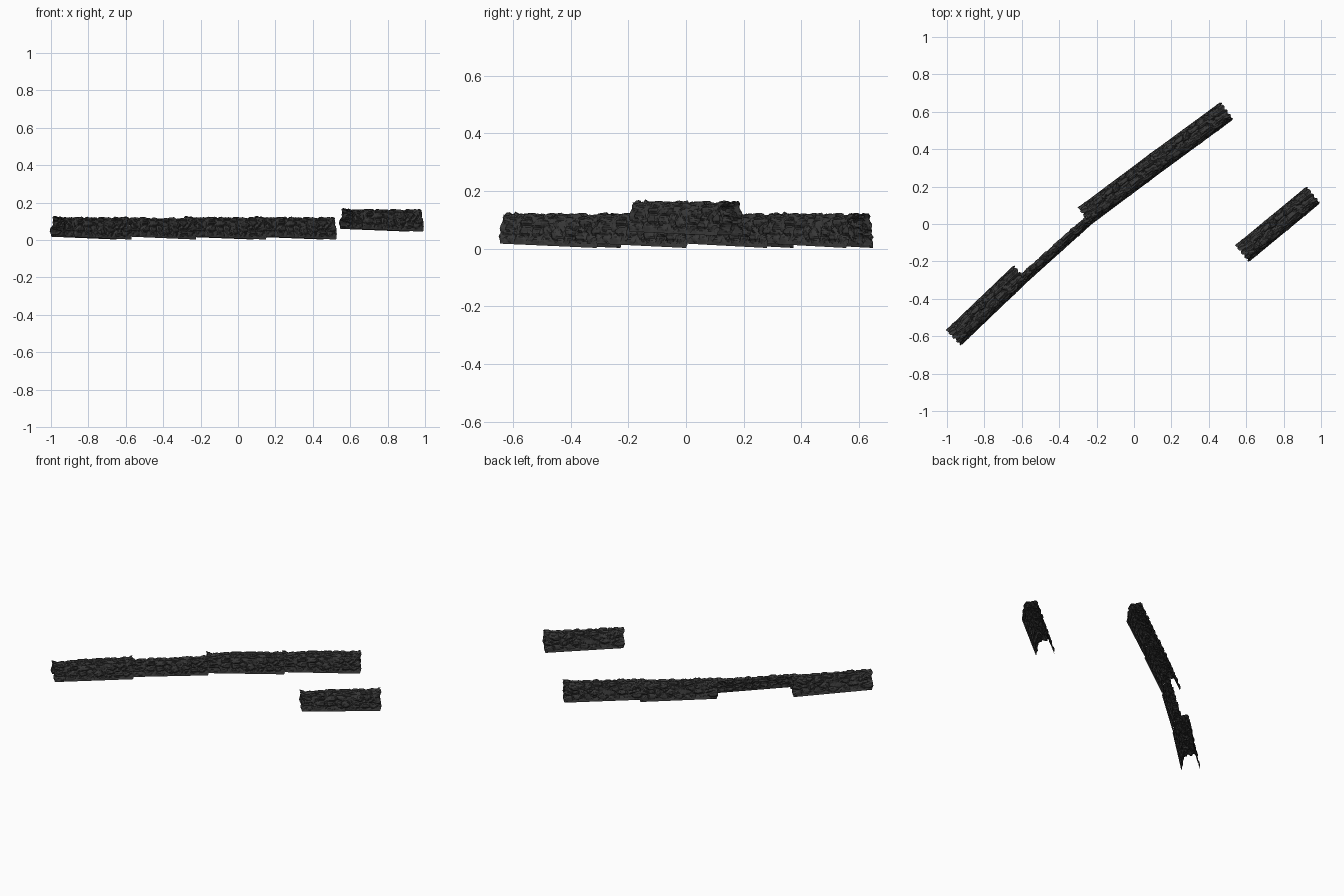
import bpy, bmesh, math
from mathutils import Vector, noise

if "Cube" in bpy.data.objects:
    bpy.data.objects.remove(bpy.data.objects["Cube"])

# Cross-section of the hollow wall: distance behind the front foot, height
PROFILE = [(0.0, 0.0), (0.008, 0.05), (0.014, 0.09), (0.024, 0.110), (0.038, 0.115),
           (0.055, 0.106), (0.072, 0.116), (0.089, 0.113), (0.101, 0.094),
           (0.108, 0.05), (0.115, 0.0)]
HALF = PROFILE[:6]           # front face and front row of top stones only
STEP = 0.0075

stone = bpy.data.materials.new("dark_stone")
stone.diffuse_color = (0.04, 0.04, 0.04, 1)
stone.use_nodes = True
stone.node_tree.nodes["Principled BSDF"].inputs["Base Color"].default_value = stone.diffuse_color


def resample(points):
    """Even samples along a profile: (position, outward normal, arc length)."""
    out, run = [], 0.0
    for i, (a, b) in enumerate(zip(points, points[1:])):
        a, b = Vector(a), Vector(b)
        length = (b - a).length
        n = max(1, round(length / STEP))
        t = (b - a) / length
        for k in range(n + (i == len(points) - 2)):
            out.append((a.lerp(b, k / n), Vector((-t.y, t.x)), run + length * k / n))
        run += length
    return out


def bump(v, w):
    """Rough stones: raised uneven cells separated by deep joints."""
    dist, cells = noise.voronoi(Vector((v / 0.05, w / 0.032, 0.3)))
    joint = min(1.0, (dist[1] - dist[0]) * 3.0)
    tilt = noise.noise(cells[0] * 7.3)
    return 0.010 * joint - 0.006 + 0.005 * tilt + 0.003 * noise.noise(Vector((v, w, 0)) * 90)


def wall_section(name, start, end, base=0.0, profile=PROFILE):
    start, end = Vector(start), Vector(end)
    d = (end - start).normalized()
    back = Vector((-d.y, d.x))
    length = (end - start).length
    rows = resample(profile)
    cols = round(length / STEP)
    bm = bmesh.new()
    grid = []
    for i in range(cols + 1):
        f = i / cols
        edge = 2 * f - 1                                   # -1 .. 1 along the section
        near_end = max(0.0, (abs(edge) - 0.92) / 0.08)
        line = []
        for p, n, w in rows:
            v = f * 0.47
            lift = min(1.0, p.y / 0.03)                    # feet stay straight
            h = bump(v, w) * lift
            # ragged ends: the stone rows project, the joints recede
            rag = 0.011 * math.cos(p.x / 0.115 * 4 * math.pi + math.pi) * near_end * lift
            along = f * length + math.copysign(rag, edge)
            along += 0.003 * lift * (1 - near_end) * noise.noise(Vector((v, w, 5)) * 120)
            s = p.x + n.x * h
            z = p.y + n.y * h + 0.008 * near_end * (p.y / 0.115) ** 2
            z += base + 0.015 * (1 - f) * (1 - p.y / 0.12) + 0.003
            xy = start + d * along + back * s
            line.append(bm.verts.new((xy.x, xy.y, max(0.0, z))))
        grid.append(line)
    for a, b in zip(grid, grid[1:]):
        for j in range(len(rows) - 1):
            bm.faces.new((a[j], b[j], b[j + 1], a[j + 1]))
    bmesh.ops.triangulate(bm, faces=bm.faces[:])
    me = bpy.data.meshes.new(name)
    bm.to_mesh(me)
    bm.free()
    me.materials.append(stone)
    ob = bpy.data.objects.new(name, me)
    bpy.context.collection.objects.link(ob)


# Long wall: front foot corners of its four sections, second one is half width
corners = [(-0.92, -0.645), (-0.57, -0.31), (-0.225, 0.0), (0.15, 0.28), (0.525, 0.555)]
for i, (a, b) in enumerate(zip(corners, corners[1:])):
    narrow = i == 1
    wall_section("narrow_wall_section" if narrow else f"wall_section_{i + 1}", a, b,
                 profile=HALF if narrow else PROFILE)

# Separate raised section
wall_section("detached_wall_section", (0.62, -0.198), (0.99, 0.107), base=0.042)
